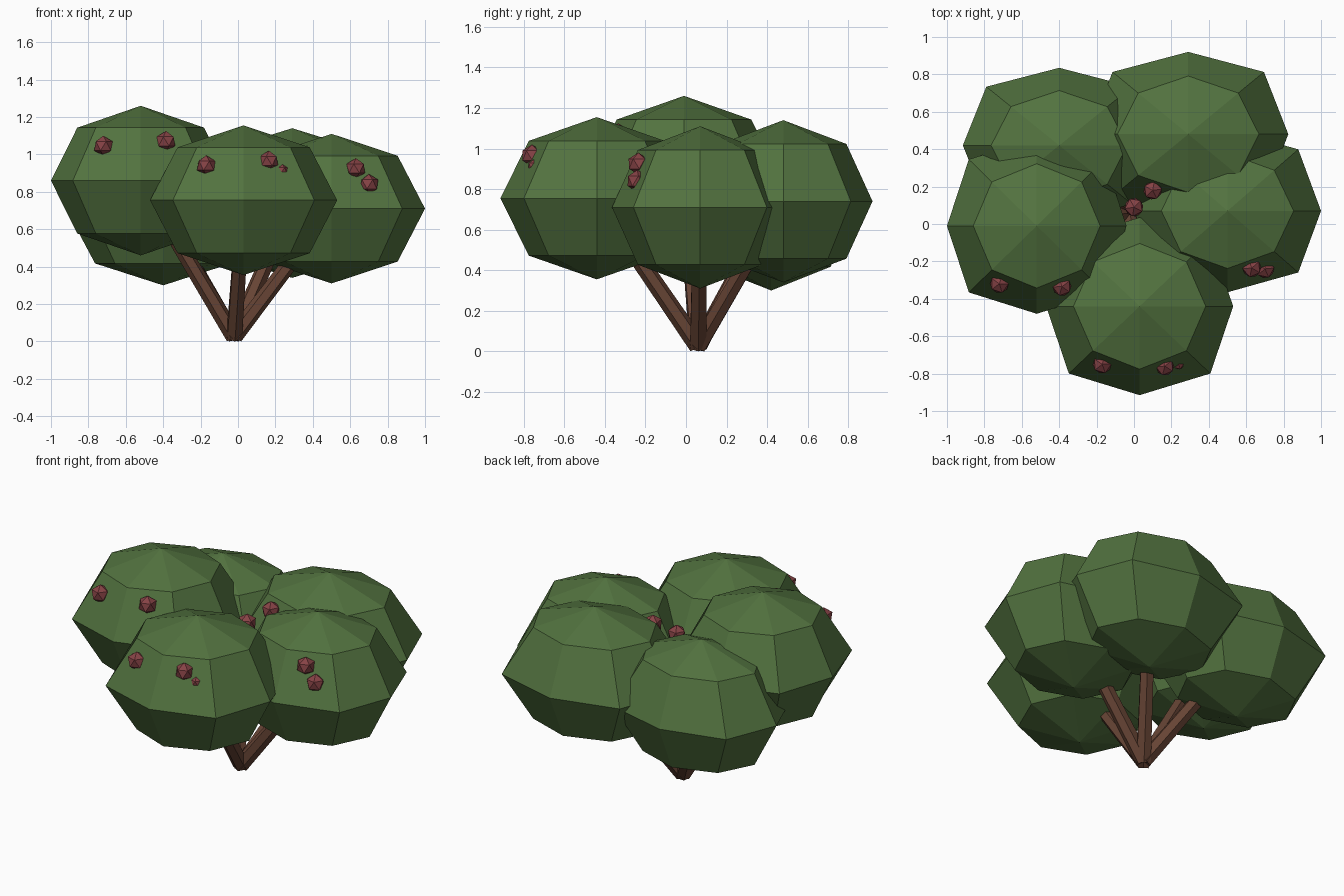
import bpy, bmesh, math
from mathutils import Matrix, Vector

if "Cube" in bpy.data.objects:
    bpy.data.objects.remove(bpy.data.objects["Cube"])


def material(name, rgb):
    m = bpy.data.materials.new(name)
    m.diffuse_color = (*rgb, 1)
    m.use_nodes = True
    m.node_tree.nodes["Principled BSDF"].inputs["Base Color"].default_value = m.diffuse_color
    return m


LEAF = material("leaf_green", (0.085, 0.17, 0.05))
BARK = material("bark_brown", (0.135, 0.058, 0.035))
BERRY = material("berry_red", (0.24, 0.055, 0.06))


def finish(bm, name, mat, loc=(0, 0, 0)):
    me = bpy.data.meshes.new(name)
    bm.to_mesh(me)
    bm.free()
    me.materials.append(mat)
    ob = bpy.data.objects.new(name, me)
    ob.location = loc
    bpy.context.collection.objects.link(ob)
    return ob


# Leaf clumps: name, centre, half width, half depth
CLUMPS = [
    ("front", (0.03, -0.44, 0.755), 0.50, 0.475),
    ("left", (-0.52, -0.01, 0.86), 0.48, 0.47),
    ("right", (0.50, 0.07, 0.71), 0.50, 0.435),
    ("back_right", (0.29, 0.48, 0.74), 0.535, 0.44),
    ("back_left", (-0.40, 0.42, 0.70), 0.515, 0.415),
]
BASE = Vector((-0.02, 0.06, 0.025))

for name, centre, rx, ry in CLUMPS:
    # Eight-sided faceted leaf clump, slightly squared at its widest ring
    bm = bmesh.new()
    bmesh.ops.create_uvsphere(bm, u_segments=8, v_segments=4, radius=1)
    for v in bm.verts:
        diagonal = abs(v.co.x * v.co.y) > 0.1
        grow = 1.07 if diagonal and abs(v.co.z) < 0.1 else 1.0
        v.co = Vector((v.co.x * rx * grow, v.co.y * ry * grow, v.co.z * 0.4))
    finish(bm, name + "_leaf_clump", LEAF, centre)

    # Branch running from the shared foot into the clump
    axis = (Vector(centre) - BASE) * 0.8
    bm = bmesh.new()
    bmesh.ops.create_cone(bm, cap_ends=True, segments=6, radius1=0.046,
                          radius2=0.04, depth=axis.length)
    bm.transform(Matrix.Translation(BASE + axis / 2)
                 @ axis.to_track_quat('Z', 'Y').to_matrix().to_4x4())
    for v in bm.verts:
        v.co.z = max(v.co.z, 0)
    finish(bm, name + "_branch", BARK)

# Berries half sunk into the leaves
BERRIES = [
    (-0.72, -0.32, 1.045), (-0.385, -0.335, 1.07),
    (-0.17, -0.75, 0.94), (0.165, -0.76, 0.965), (0.23, -0.73, 0.905),
    (0.63, -0.235, 0.925), (0.70, -0.24, 0.84), (0.33, -0.22, 0.86),
    (0.10, 0.18, 0.97), (0.00, 0.09, 0.90),
]
for i, loc in enumerate(BERRIES):
    bm = bmesh.new()
    bmesh.ops.create_icosphere(bm, subdivisions=1, radius=0.055)
    bm.transform(Matrix.Rotation(math.radians(37 * i), 4, 'Z'))
    finish(bm, f"berry_{i + 1}", BERRY, loc)
